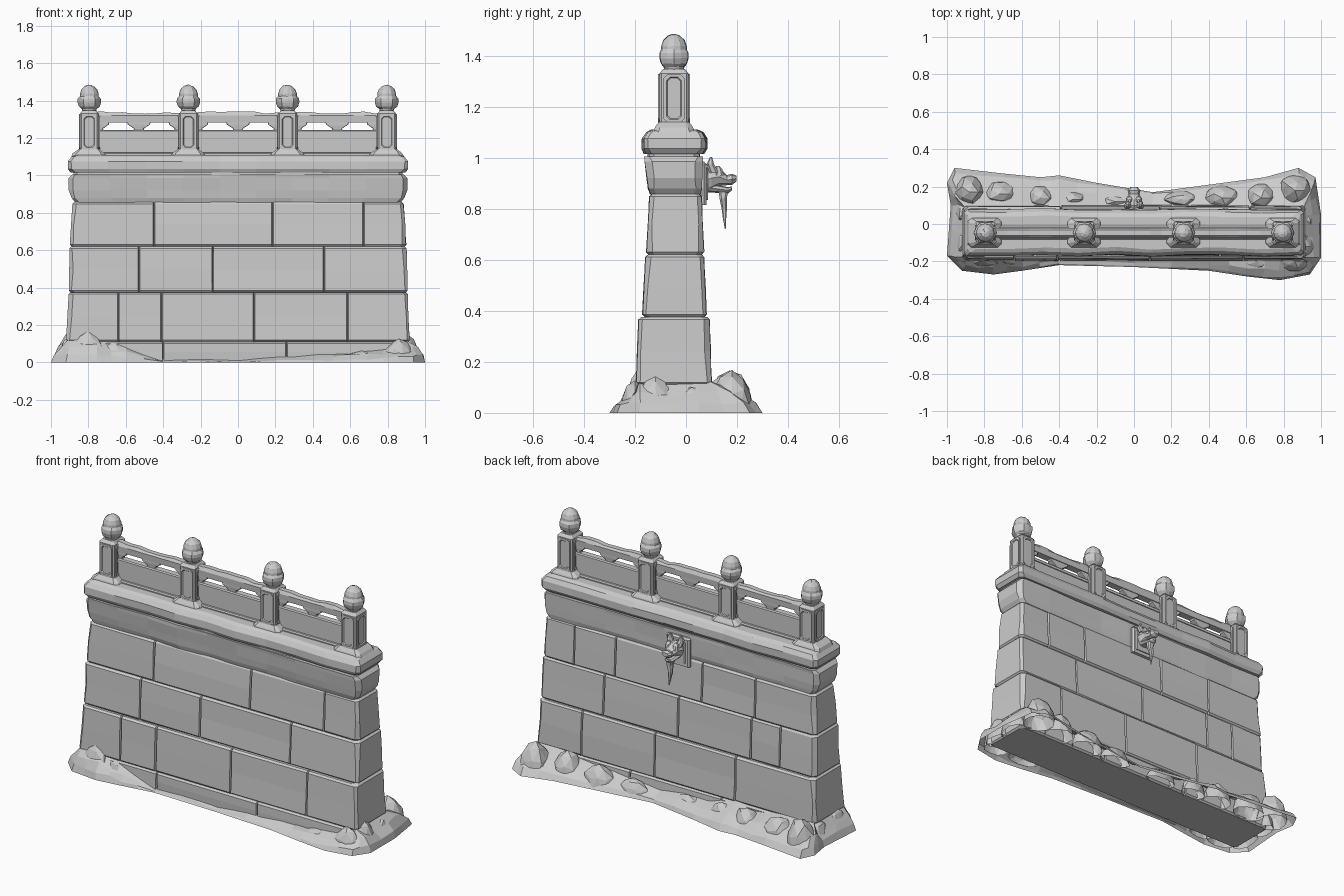
import bpy, bmesh, math, random
from mathutils import Vector, Matrix

random.seed(4)
if "Cube" in bpy.data.objects:
    bpy.data.objects.remove(bpy.data.objects["Cube"])

stone = bpy.data.materials.new("pale_stone")
stone.use_nodes = True
COLOR = (0.6, 0.6, 0.6, 1)
stone.diffuse_color = COLOR
stone.node_tree.nodes["Principled BSDF"].inputs["Base Color"].default_value = COLOR

MID_Y = -0.047      # centre line of the parapet


def rnd(a):
    return random.uniform(-a, a)


def finish(name, bm):
    mesh = bpy.data.meshes.new(name)
    bmesh.ops.recalc_face_normals(bm, faces=bm.faces)
    bm.to_mesh(mesh)
    bm.free()
    mesh.materials.append(stone)
    ob = bpy.data.objects.new(name, mesh)
    bpy.context.collection.objects.link(ob)
    return ob


def loft(name, rings, caps=True, matrix=None):
    """Skin a stack of closed rings."""
    bm = bmesh.new()
    rows = [[bm.verts.new(p) for p in ring] for ring in rings]
    n = len(rows[0])
    for a, b in zip(rows, rows[1:]):
        for i in range(n):
            j = (i + 1) % n
            bm.faces.new((a[i], a[j], b[j], b[i]))
    if caps:
        bm.faces.new(rows[0])
        bm.faces.new(rows[-1])
    if matrix:
        bm.transform(matrix)
    return finish(name, bm)


def rect(cx, cy, z, hx, hy, c=0.004):
    """Rectangle ring with cut corners."""
    pts = []
    for sx, sy in ((1, 1), (-1, 1), (-1, -1), (1, -1)):
        pair = [(cx + sx * hx, cy + sy * (hy - c), z), (cx + sx * (hx - c), cy + sy * hy, z)]
        pts += pair if sx * sy > 0 else pair[::-1]
    return pts


def box(name, cx, cy, z0, z1, hx, hy, c=0.006):
    return loft(name, [rect(cx, cy, z0, hx, hy, c), rect(cx, cy, z1 - c, hx, hy, c),
                       rect(cx, cy, z1, hx - c, hy - c, c)])


# ---- wall: courses of worn stone with notched joints
def outline(z, hx, yf, yb, front, back, inset, wear, chip):
    hx, yf, yb = hx - inset, yf + inset, yb - inset
    ring = []

    def side(y, inward, joints, sign):
        pts = []
        for j in sorted(joints):
            pts += [(j - 0.005, y + rnd(wear)), (j, y + inward * 0.016), (j + 0.005, y + rnd(wear))]
        c0, c1 = chip + abs(rnd(chip)), chip + abs(rnd(chip))
        pts = [(-hx, y + inward * c0), (c0 - hx, y)] + pts + [(hx - c1, y), (hx + rnd(wear), y + inward * c1)]
        return pts[::sign]

    ring = side(yf, 1, front, 1) + side(yb, -1, back, -1)
    return [(x, y, z) for x, y in ring]


def course(name, z0, z1, bottom, top, front=(), back=(), wear=0.003, chip=0.012, gap=0.010):
    rings = []
    for t, inset in ((0, gap), (gap / (z1 - z0), 0), (0.5, 0), (1 - gap / (z1 - z0), 0), (1, gap)):
        dims = [a + (b - a) * t for a, b in zip(bottom, top)]
        rings.append(outline(z0 + (z1 - z0) * t, *dims, front, back, inset, wear, chip))
    return loft(name, rings)


course("footing_course", 0, 0.11, (0.92, -0.195, 0.1), (0.92, -0.195, 0.1), (-0.4, 0.26), (0.3, -0.3))
course("lower_course", 0.11, 0.375, (0.92, -0.195, 0.1), (0.905, -0.185, 0.092),
       (-0.64, -0.41, 0.085, 0.585), (0.62, 0.14, -0.39))
course("middle_course", 0.375, 0.62, (0.905, -0.17, 0.08), (0.9, -0.158, 0.07),
       (-0.53, -0.135, 0.46), (0.49, 0, -0.48, -0.67))
course("upper_course", 0.62, 0.858, (0.9, -0.155, 0.07), (0.885, -0.142, 0.06),
       (-0.45, 0.185, 0.67), (0.69, 0.42, -0.15, -0.5))


# ---- cornice and coping: long worn mouldings
def moulding(name, levels, chip):
    wobble = [[rnd(0.006) for _ in range(2)] for _ in range(10)]
    rings = []
    for z, hx, yf, yb in levels:
        c = chip + abs(rnd(chip))
        xs = [-hx + c + (2 * hx - 2 * c) * i / 9 for i in range(10)]
        ring = [(-hx, yf + c, z)] + [(x, yf + w[0] + rnd(0.002), z) for x, w in zip(xs, wobble)] + [(hx, yf + c, z)]
        ring += [(hx, yb - c, z)] + [(x, yb + w[1] + rnd(0.002), z) for x, w in zip(xs, wobble)][::-1]
        ring += [(-hx, yb - c, z)]
        rings.append(ring)
    return loft(name, rings)


moulding("cornice", [(0.855, 0.87, -0.135, 0.05), (0.88, 0.89, -0.143, 0.056), (0.92, 0.905, -0.148, 0.058),
                     (0.985, 0.905, -0.156, 0.06), (1.005, 0.885, -0.158, 0.062)], 0.012)
moulding("shadow_groove", [(1.0, 0.88, -0.145, 0.05), (1.025, 0.88, -0.145, 0.05)], 0.01)
moulding("coping", [(1.015, 0.895, -0.158, 0.065), (1.035, 0.91, -0.168, 0.078), (1.075, 0.91, -0.168, 0.078),
                    (1.1, 0.89, -0.15, 0.062), (1.11, 0.87, -0.13, 0.04)], 0.014)


# ---- parapet posts
def octagon(hw, hh, c, depth):
    return [(x, -depth, z) for x, z, _ in rect(0, 0, 0, hw, hh, c)]


FINIAL = [(0.036, 1.34), (0.04, 1.355), (0.056, 1.368), (0.063, 1.39), (0.062, 1.41), (0.05, 1.424),
          (0.05, 1.437), (0.042, 1.46), (0.024, 1.477), (0.006, 1.483)]
POSTS = [-0.795, -0.265, 0.265, 0.795]
HX, HY = 0.05, 0.057
for n, px in enumerate(POSTS, 1):
    loft(f"post_{n}", [rect(px, MID_Y, 1.09, HX, HY, 0.008), rect(px, MID_Y, 1.33, HX, HY, 0.008),
                       rect(px, MID_Y, 1.347, HX - 0.014, HY - 0.014, 0.008)])
    loft(f"post_foot_{n}", [rect(px, MID_Y, 1.09, 0.1, 0.085, 0.02), rect(px + rnd(0.005), MID_Y, 1.118, 0.085, 0.075, 0.02),
                            rect(px, MID_Y, 1.14, 0.056, 0.06, 0.01)])
    # raised eight-sided frame on each face
    for k in range(4):
        dist = HX if k % 2 else HY
        spin = Matrix.Translation((px, MID_Y, 1.232)) @ Matrix.Rotation(k * math.pi / 2, 4, "Z") \
            @ Matrix.Translation((0, -dist, 0))
        loft(f"post_frame_{n}_{k + 1}", [octagon(0.041, 0.095, 0.016, -0.002), octagon(0.041, 0.095, 0.016, 0.006),
                                         octagon(0.029, 0.083, 0.013, 0.006), octagon(0.025, 0.079, 0.012, 0.0005)],
             matrix=spin)
    # bud finial with lobed lower petals
    rings = []
    for r, z in FINIAL:
        lobes = 0.09 if 1.36 < z < 1.42 else 0
        rings.append([(px + r * (1 - lobes * (i % 2)) * math.cos(i * math.pi / 6),
                       MID_Y + r * (1 - lobes * (i % 2)) * math.sin(i * math.pi / 6),
                       z + rnd(0.002)) for i in range(12)])
    loft(f"finial_{n}", rings)


# ---- parapet bays: panel, rail, brackets
def bracket(name, cx, sx):
    loft(name, [rect(cx, MID_Y, z, w * sx, d, 0.003) for z, w, d in
                ((1.235, 0.03, 0.014), (1.25, 0.026, 0.014), (1.262, 0.045, 0.016),
                 (1.272, 0.06, 0.017), (1.3, 0.065, 0.017))])


for n, (a, b) in enumerate(zip(POSTS, POSTS[1:]), 1):
    mid, half = (a + b) / 2, (b - a) / 2
    box(f"panel_{n}", mid, MID_Y, 1.1, 1.23, half, 0.017)
    box(f"panel_lip_{n}", mid, MID_Y, 1.222, 1.243, half, 0.023)
    box(f"panel_base_{n}", mid, MID_Y, 1.095, 1.122, half, 0.035)
    bracket(f"centre_bracket_{n}", mid, 1)
    bracket(f"left_bracket_{n}", b - 0.05, 0.9)
    bracket(f"right_bracket_{n}", a + 0.05, 0.9)
    # worn rail built along x
    rings = []
    for i in range(10):
        x = a + (b - a) * i / 9
        top = 1.336 + rnd(0.007)
        rings.append([(x, MID_Y + s, z) for s, z in ((-0.022, 1.284), (0.022, 1.284), (0.025, 1.32),
                                                      (0.015, top), (-0.015, top), (-0.025, 1.32))])
    loft(f"rail_{n}", rings)


# ---- beast-head water spout on the back
box("spout_plate", 0, 0.066, 0.815, 0.985, 0.075, 0.014, 0.01)
box("spout_plate_panel", 0, 0.07, 0.835, 0.965, 0.055, 0.016, 0.008)


def tube(name, path, sides=8):
    """Rings facing y, given as (y, z, half width, half height)."""
    loft(name, [[(w * math.cos(t), y, z + h * math.sin(t)) for t in
                 [2 * math.pi * i / sides for i in range(sides)]] for y, z, w, h in path])


tube("spout_head", [(0.07, 0.91, 0.045, 0.045), (0.1, 0.92, 0.048, 0.05), (0.13, 0.925, 0.04, 0.036),
                    (0.16, 0.912, 0.03, 0.02), (0.18, 0.915, 0.034, 0.022), (0.197, 0.918, 0.02, 0.012)])
tube("spout_jaw", [(0.07, 0.885, 0.036, 0.02), (0.12, 0.878, 0.032, 0.016), (0.165, 0.872, 0.026, 0.012),
                   (0.18, 0.88, 0.014, 0.008)])
for s, label in ((1, "left"), (-1, "right")):
    loft(f"spout_ear_{label}", [rect(s * x, y, z, r, r, r * 0.5) for x, y, z, r in
                                ((0.028, 0.11, 0.94, 0.018), (0.036, 0.095, 0.975, 0.015), (0.034, 0.098, 1.003, 0.004))])
    loft(f"spout_brow_{label}", [rect(s * 0.024, y, z, r, r, r * 0.5) for y, z, r in
                                 ((0.13, 0.93, 0.018), (0.128, 0.955, 0.014), (0.124, 0.967, 0.006))])
loft("water_drip", [rect(rnd(0.004), y, z, r, r * 0.8, r * 0.4) for y, z, r in
                    ((0.146, 0.875, 0.024), (0.146, 0.84, 0.018), (0.15, 0.8, 0.013), (0.151, 0.76, 0.008),
                     (0.154, 0.72, 0.002))])

# ---- ground mound: open skirt around the foot (x, y, height at the wall)
RIM = [(-0.96, 0.3, 0.13), (-0.7, 0.27, 0.12), (-0.5, 0.25, 0.1), (-0.4, 0.26, 0.11), (-0.2, 0.22, 0.08),
       (0.1, 0.17, 0.06), (0.4, 0.21, 0.09), (0.7, 0.25, 0.12), (0.88, 0.3, 0.13), (0.97, 0.25, 0.13),
       (1, 0.05, 0.12), (1, -0.18, 0.12), (0.94, -0.27, 0.11), (0.78, -0.3, 0.08), (0.6, -0.28, 0.05),
       (0.4, -0.25, 0.04), (0, -0.23, 0.015), (-0.4, -0.22, 0.025), (-0.6, -0.25, 0.08), (-0.75, -0.27, 0.13),
       (-0.92, -0.25, 0.13), (-1, -0.17, 0.12), (-0.98, 0.1, 0.12), (-1, 0.22, 0.13)]
dense = []
for p, q in zip(RIM, RIM[1:] + RIM[:1]):
    dense += [Vector(p), (Vector(p) + Vector(q)) / 2]
rings = []
for t, lift, wobble in ((0, 0, 0), (0.12, 0.3, 0.006), (0.45, 0.62, 0.012), (1, 1, 0.008), (1.1, 1, 0)):
    ring = []
    for v in dense:
        ix, iy = max(-0.9, min(0.9, v.x)), max(-0.18, min(0.085, v.y))
        ring.append((v.x + (ix - v.x) * t + rnd(wobble), v.y + (iy - v.y) * t + rnd(wobble),
                     max(0, v.z * lift + rnd(wobble))))
    rings.append(ring)
loft("ground_mound", rings, caps=False)


# ---- faceted rocks heaped around the foot
def rock(name, x, y, sx, sy, h):
    bm = bmesh.new()
    bmesh.ops.create_icosphere(bm, subdivisions=2, radius=1)
    for v in bm.verts:
        k = 1 + rnd(0.07)
        v.co = Vector((x + v.co.x * sx * k, y + v.co.y * sy * k, max(0, v.co.z * h * k)))
    flat = [f for f in bm.faces if all(v.co.z == 0 for v in f.verts)]
    bmesh.ops.delete(bm, geom=flat, context="FACES")
    finish(name, bm)


ROCKS = [(-0.88, 0.17, 0.09, 0.09, 0.17), (-0.72, 0.16, 0.1, 0.07, 0.14), (-0.5, 0.14, 0.09, 0.07, 0.12),
         (-0.33, 0.13, 0.08, 0.05, 0.1), (-0.1, 0.12, 0.1, 0.04, 0.08), (0.25, 0.13, 0.1, 0.05, 0.09),
         (0.47, 0.14, 0.1, 0.07, 0.12), (0.68, 0.14, 0.09, 0.08, 0.14), (0.86, 0.18, 0.09, 0.09, 0.16),
         (0.91, 0.02, 0.06, 0.09, 0.11), (0.91, -0.12, 0.06, 0.08, 0.15), (0.86, -0.2, 0.08, 0.06, 0.12),
         (0.66, -0.2, 0.11, 0.05, 0.06), (-0.8, -0.19, 0.1, 0.05, 0.17), (-0.66, -0.19, 0.08, 0.04, 0.11),
         (-0.91, -0.1, 0.05, 0.1, 0.13), (-0.91, 0.06, 0.05, 0.08, 0.12)]
for n, spec in enumerate(ROCKS, 1):
    rock(f"rock_{n}", *spec)
